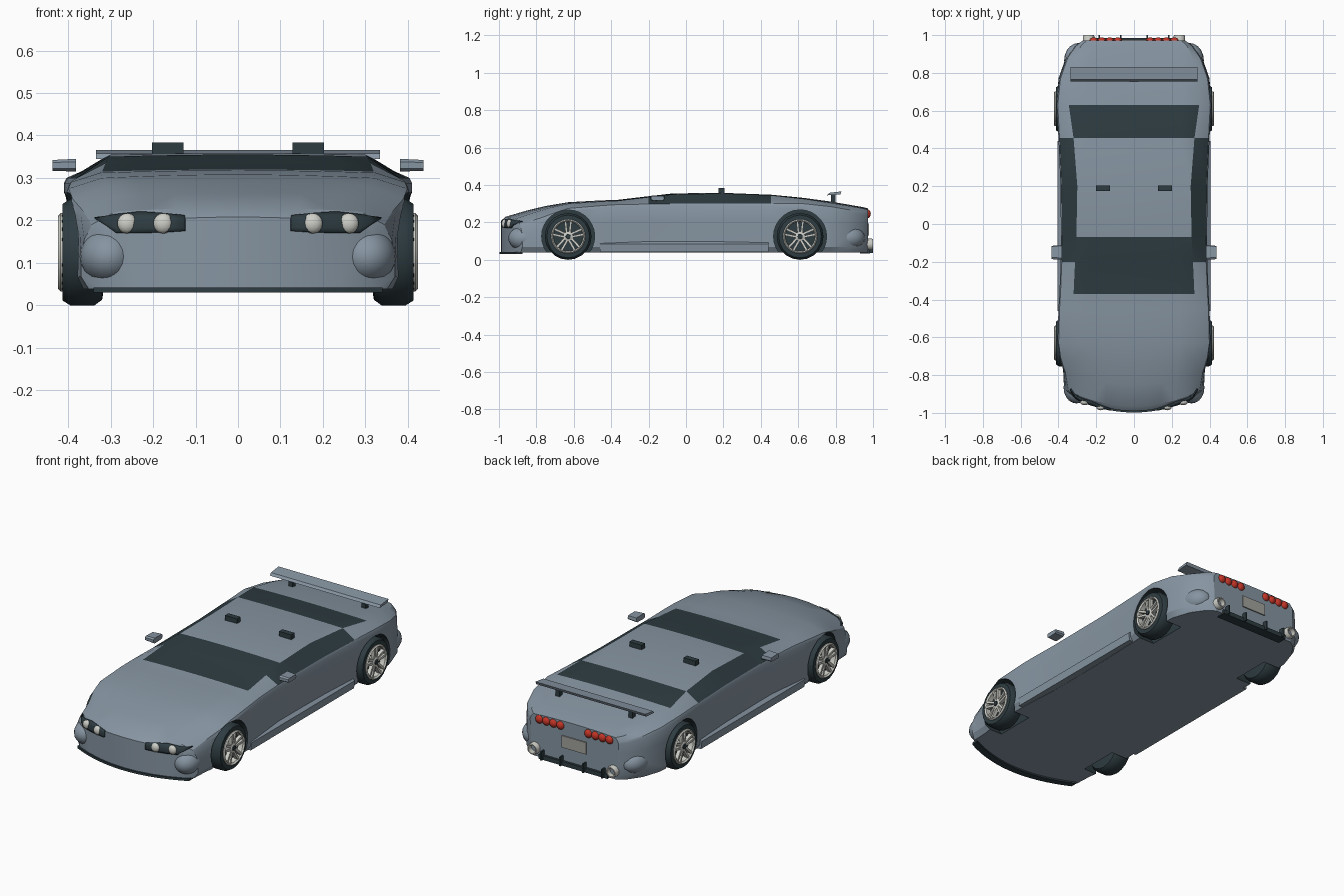
import bpy, bmesh, math
from mathutils import Vector
from mathutils.bvhtree import BVHTree

if "Cube" in bpy.data.objects:
    bpy.data.objects.remove(bpy.data.objects["Cube"])


def material(name, rgb):
    m = bpy.data.materials.new(name)
    m.diffuse_color = (*rgb, 1)
    m.use_nodes = True
    m.node_tree.nodes["Principled BSDF"].inputs["Base Color"].default_value = m.diffuse_color
    return m


PAINT = material("blue_grey_paint", (0.24, 0.30, 0.36))
DARK = material("dark_trim", (0.027, 0.045, 0.053))
METAL = material("light_metal", (0.62, 0.62, 0.58))
RED = material("red_lamp", (0.55, 0.035, 0.02))
PLATE = material("plate_grey", (0.36, 0.36, 0.34))


def make(name, verts, faces, mat, angle=35):
    me = bpy.data.meshes.new(name)
    me.from_pydata([tuple(v) for v in verts], [], faces)
    bm = bmesh.new()
    bm.from_mesh(me)
    bmesh.ops.remove_doubles(bm, verts=bm.verts, dist=1e-5)
    bmesh.ops.recalc_face_normals(bm, faces=bm.faces)
    bm.to_mesh(me)
    bm.free()
    ob = bpy.data.objects.new(name, me)
    bpy.context.collection.objects.link(ob)
    me.materials.append(mat)
    smooth(ob, angle)
    return ob


def smooth(ob, angle):
    bpy.ops.object.select_all(action='DESELECT')
    ob.select_set(True)
    bpy.context.view_layer.objects.active = ob
    bpy.ops.object.shade_smooth_by_angle(angle=math.radians(angle))


def prism(name, a, b, mat, angle=35):
    """Solid between two matching loops of points."""
    n = len(a)
    faces = [(i, (i + 1) % n, (i + 1) % n + n, i + n) for i in range(n)]
    faces += [tuple(range(n)), tuple(range(n, 2 * n))]
    return make(name, list(a) + list(b), faces, mat, angle)


def box(name, x0, x1, y0, y1, z0, z1, mat):
    loop = [(x0, y0), (x1, y0), (x1, y1), (x0, y1)]
    return prism(name, [(x, y, z0) for x, y in loop], [(x, y, z1) for x, y in loop], mat)


def ball(name, c, r, mat, u=14, v=8):
    bm = bmesh.new()
    bmesh.ops.create_uvsphere(bm, u_segments=u, v_segments=v, radius=1)
    vs = [Vector(c) + Vector((p.co.x * r[0], p.co.y * r[1], p.co.z * r[2])) for p in bm.verts]
    fs = [[p.index for p in f.verts] for f in bm.faces]
    bm.free()
    return make(name, vs, fs, mat, 60)


def lathe(name, prof, cy, cz, mat, n=20, s=1, closed=False):
    """Turn (radius, x) points about an axis along x."""
    vs = [(s * x, cy + r * math.cos(t), cz + r * math.sin(t))
          for r, x in prof for t in [2 * math.pi * k / n for k in range(n)]]
    m = len(prof)
    fs = [(i * n + k, i * n + (k + 1) % n, (i + 1) % m * n + (k + 1) % n, (i + 1) % m * n + k)
          for i in range(m if closed else m - 1) for k in range(n)]
    if not closed:
        fs += [tuple(range(n)), tuple(range((m - 1) * n, m * n))]
    return make(name, vs, fs, mat, 40)


# Body stations: y, bow, side width, shoulder x, z, roof edge x, z, centre z
STATIONS = [
    (-0.99, .10, .335, .32, .175, .28, .195, .208),
    (-0.965, .09, .37, .35, .19, .29, .22, .23),
    (-0.85, .07, .375, .37, .222, .30, .255, .264),
    (-0.75, .04, .388, .395, .25, .31, .28, .288),
    (-0.63, 0, .405, .405, .275, .32, .30, .308),
    (-0.45, 0, .40, .40, .29, .325, .312, .318),
    (-0.37, 0, .395, .395, .295, .32, .315, .32),
    (-0.20, 0, .385, .388, .298, .312, .335, .34),
    (-0.07, 0, .385, .387, .30, .305, .35, .355),
    (0.20, 0, .387, .389, .30, .30, .355, .358),
    (0.455, 0, .395, .40, .30, .32, .345, .348),
    (0.63, 0, .408, .41, .30, .345, .326, .331),
    (0.77, 0, .40, .395, .285, .335, .305, .312),
    (0.87, 0, .365, .36, .268, .315, .288, .295),
    (0.945, 0, .31, .305, .255, .28, .275, .282),
    (0.972, 0, .265, .27, .248, .25, .268, .275),
]
N = 5


def section(y, bow, w, ws, zs, wr, zr, zt):
    zb = 0.038
    pts = [(w * .95 * k / (N - 1), zb) for k in range(N)]
    pts += [(w, zb + .03), (w, .12), (w * .6 + ws * .4, (.12 + zs) / 2), (ws, zs - .012), (ws * .985, zs)]
    pts += [(wr * f, zr + (zt - zr) * (1 - f * f)) for f in [k / (N - 1) for k in range(N - 1, -1, -1)]]
    return [(x, y + bow * (x / .37) ** 2, z) for x, z in pts]


verts, faces, mats = [], [], []
for s in (1, -1):
    base = len(verts)
    rings = [section(*st) for st in STATIONS]
    M = len(rings[0])
    verts += [(s * x, y, z) for r in rings for x, y, z in r]
    for i in range(len(rings) - 1):
        y = (STATIONS[i][0] + STATIONS[i + 1][0]) / 2
        for j in range(M - 1):
            a = base + i * M + j
            faces.append((a, a + 1, a + M + 1, a + M))
            side_glass = j == M - N - 1 and -.2 < y < .455
            top_glass = j >= M - N and (-.37 < y < -.07 or .455 < y < .63)
            mats.append(1 if side_glass or top_glass else 0)
    for e in (base, base + (len(rings) - 1) * M):
        for j in range(N - 1):
            faces.append((e + j, e + j + 1, e + M - 2 - j, e + M - 1 - j))
        faces.append(tuple(e + j for j in range(N - 1, M - N + 1)))
        mats += [0] * N
body = make("body", verts, faces, PAINT)
body.data.materials.append(DARK)
body.data.polygons.foreach_set("material_index", mats)
surface = BVHTree.FromPolygons([Vector(v) for v in verts], faces)

# Wheel arches
for s in (1, -1):
    for wy in (-.63, .61):
        cut = lathe("arch_cutter", [(.142, .285), (.142, .6)], wy, .125, PAINT, 28, s)
        cut.data.materials.append(DARK)
        cut.data.polygons.foreach_set("material_index", [1] * len(cut.data.polygons))
        mod = body.modifiers.new("arch", 'BOOLEAN')
        mod.operation, mod.solver, mod.object = 'DIFFERENCE', 'EXACT', cut
        bpy.context.view_layer.objects.active = body
        bpy.ops.object.modifier_apply(modifier="arch")
        bpy.data.objects.remove(cut)
smooth(body, 28)

# Wheels
TYRE = [(.08, .315), (.112, .32), (.125, .338), (.125, .395), (.114, .413), (.09, .414), (.086, .385), (.02, .385)]
RIM = [(.079, .388), (.092, .405), (.092, .418), (.086, .424), (.079, .416)]
for s, side in ((1, "right"), (-1, "left")):
    for wy, end in ((-.63, "front"), (.61, "rear")):
        tag = f"{end}_{side}_"
        lathe(tag + "tyre", TYRE, wy, .125, DARK, 20, s)
        lathe(tag + "rim", RIM, wy, .125, METAL, 24, s, True)
        lathe(tag + "hub", [(.028, .386), (.028, .41), (.02, .416)], wy, .125, METAL, 10, s)
        lathe(tag + "hub_cap", [(.015, .41), (.013, .421)], wy, .125, DARK, 8, s)
        for k in range(5):
            for d in (-1, 1):
                t = math.pi / 2 + k * math.tau / 5

                def ring(r, c, h, xo):
                    return [(s * x, wy + r * math.cos(t) - q * math.sin(t), .125 + r * math.sin(t) + q * math.cos(t))
                            for x, q in ((xo - .02, c - h), (xo, c - h), (xo, c + h), (xo - .02, c + h))]
                prism(f"{tag}spoke", ring(.018, d * .008, .006, .413), ring(.083, d * .015, .006, .42), METAL)

# Headlamps laid on the nose, with round lights


def nose(x, z):
    hit = surface.ray_cast(Vector((x, -2, z)), Vector((0, 1, 0)))[0]
    return hit.y if hit else -.88


COLS = [(.125, .175, .21), (.17, .172, .215), (.23, .17, .219), (.285, .17, .213), (.31, .188, .209), (.335, .203, .206)]
for s, side in ((1, "right"), (-1, "left")):
    vs, fs = [], []
    for x, z0, z1 in COLS:
        for k in range(5):
            z = z0 + (z1 - z0) * k / 4
            vs.append((s * x, nose(x, z) - .006, z))
    for i in range(len(COLS) - 1):
        fs += [(i * 5 + k, i * 5 + k + 1, i * 5 + k + 6, i * 5 + k + 5) for k in range(4)]
    lamp = make(side + "_headlamp", vs, fs, DARK)
    sol = lamp.modifiers.new("thickness", 'SOLIDIFY')
    sol.thickness, sol.offset = .008, 0
    for x in (.176, .261):
        ball(side + "_headlight", (s * x, nose(x, .193) - .004, .193), (.024, .016, .024), METAL)

    # Bumper bulges, skirt, mirror
    ball(side + "_front_bumper_bulge", (s * .305, -.865, .115), (.068, .085, .066), PAINT, 20, 12)
    ball(side + "_rear_bumper_bulge", (s * .295, .865, .118), (.075, .093, .066), PAINT, 20, 12)
    skirt = [(.36, .038), (.40, .042), (.405, .085), (.385, .098)]
    prism(side + "_side_skirt", [(s * x, -.46, z) for x, z in skirt], [(s * x, .44, z) for x, z in skirt], PAINT)
    shell = [(-.19, .322), (-.18, .315), (-.12, .317), (-.112, .325), (-.115, .343), (-.18, .345), (-.19, .338)]
    prism(side + "_mirror", [(s * .382, y, z) for y, z in shell],
          [(s * .437, y * .9 - .015, z * .85 + .049) for y, z in shell], PAINT)

    # Roof block, spoiler post
    box(side + "_roof_block", s * .128, s * .202, .175, .205, .35, .383, DARK)
    box(side + "_spoiler_post", s * .21, s * .235, .775, .80, .29, .348, DARK)

    # Tail lamps, exhaust, diffuser fins
    for k in range(4):
        ball(side + "_tail_lamp", (s * (.085 + .043 * k), .97, .246), (.023, .018, .023), RED, 12, 8)
    pipe = [(.031, .93), (.031, .99), (.028, 1.0), (.022, 1.0), (.022, .96)]
    vs = [(s * .24 + r * math.cos(k * math.pi / 8), y, .083 + r * math.sin(k * math.pi / 8))
          for r, y in pipe for k in range(16)]
    fs = [(i * 16 + k, i * 16 + (k + 1) % 16, i * 16 + 16 + (k + 1) % 16, i * 16 + 16 + k)
          for i in range(4) for k in range(16)]
    make(side + "_exhaust", vs, fs + [tuple(range(64, 80))], METAL)
    for x in (.07, .185):
        box(side + "_diffuser_fin", s * (x - .004), s * (x + .004), .94, 1.0, .036, .085, DARK)

# Spoiler blade, plate, diffuser
blade = [(.755, .345), (.825, .35), (.832, .366), (.765, .358)]
prism("spoiler_blade", [(-.335, y, z) for y, z in blade], [(.335, y, z) for y, z in blade], PAINT)
box("number_plate", -.075, .075, .968, .978, .13, .195, PLATE)
box("diffuser", -.21, .21, .93, .985, .034, .058, DARK)

# Front splitter following the nose
xs = [-.34 + .68 * k / 16 for k in range(17)]
edge = [(x, -.998 + .10 * (x / .37) ** 2) for x in xs]
loop = edge + [(x, y + .04) for x, y in reversed(edge)]
prism("front_splitter", [(x, y, .03) for x, y in loop], [(x, y, .042) for x, y in loop], DARK)
